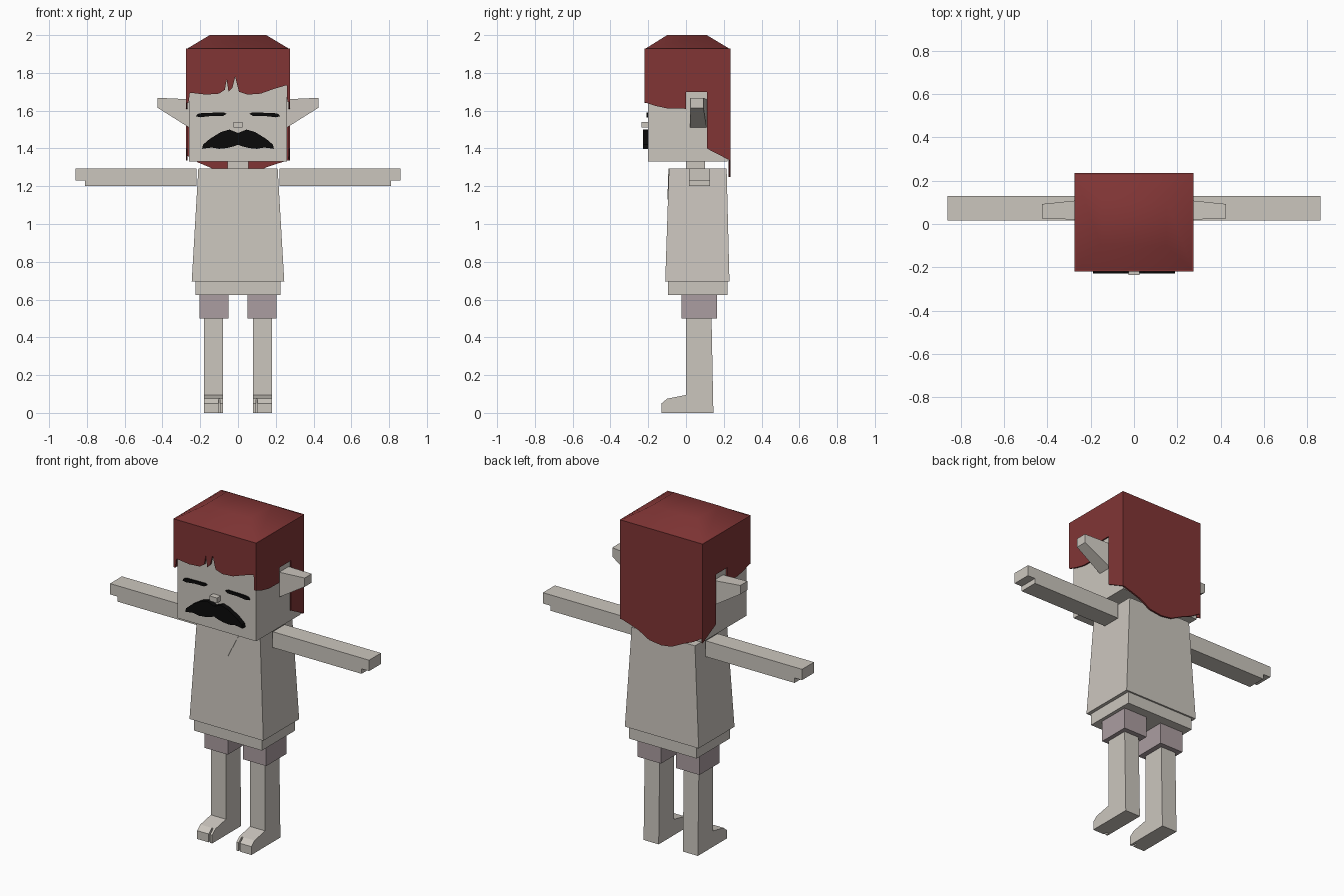
import bpy
import bmesh
import math

cube = bpy.data.objects.get("Cube")
if cube:
    bpy.data.objects.remove(cube, do_unlink=True)


def material(name, rgb):
    mat = bpy.data.materials.new(name)
    mat.use_nodes = True
    color = (*rgb, 1)
    mat.diffuse_color = color
    mat.node_tree.nodes["Principled BSDF"].inputs["Base Color"].default_value = color
    return mat


BEIGE = material("warm beige", (0.60, 0.565, 0.515))
RED = material("dark red", (0.22, 0.036, 0.036))
MAUVE = material("dusty mauve", (0.41, 0.34, 0.355))
BLACK = material("black", (0.003, 0.003, 0.003))


def loft(name, ring_a, ring_b, mat):
    """Closed solid joining two rings with the same number of points."""
    bm = bmesh.new()
    a = [bm.verts.new(p) for p in ring_a]
    b = [bm.verts.new(p) for p in ring_b]
    bm.faces.new(a)
    bm.faces.new(b)
    for i in range(len(a)):
        j = (i + 1) % len(a)
        bm.faces.new((a[i], a[j], b[j], b[i]))
    bmesh.ops.recalc_face_normals(bm, faces=bm.faces)
    mesh = bpy.data.meshes.new(name)
    bm.to_mesh(mesh)
    bm.free()
    mesh.materials.append(mat)
    obj = bpy.data.objects.new(name, mesh)
    bpy.context.collection.objects.link(obj)
    return obj


def rect(x0, x1, y0, y1):
    return [(x0, y0), (x1, y0), (x1, y1), (x0, y1)]


def taper(name, low, z0, high, z1, mat):
    return loft(name, [(x, y, z0) for x, y in rect(*low)],
                [(x, y, z1) for x, y in rect(*high)], mat)


def box(name, x0, x1, y0, y1, z0, z1, mat):
    return taper(name, (x0, x1, y0, y1), z0, (x0, x1, y0, y1), z1, mat)


def along_x(name, profile, x0, x1, mat):
    return loft(name, [(x0, y, z) for y, z in profile],
                [(x1, y, z) for y, z in profile], mat)


def along_y(name, profile, y0, y1, mat):
    return loft(name, [(x, y0, z) for x, z in profile],
                [(x, y1, z) for x, z in profile], mat)


# Head, neck and nose
box("head", -0.26, 0.26, -0.20, 0.22, 1.33, 1.92, BEIGE)
box("neck", -0.055, 0.055, 0, 0.10, 1.28, 1.34, BEIGE)
box("nose", -0.025, 0.025, -0.235, -0.19, 1.51, 1.54, BEIGE)

# Tunic with hem and collar
taper("tunic", (-0.245, 0.245, -0.11, 0.23), 0.695,
      (-0.21, 0.21, -0.09, 0.215), 1.295, BEIGE)
box("hem", -0.225, 0.225, -0.095, 0.22, 0.625, 0.70, BEIGE)
collar = [(-0.08, -0.09, 1.293), (0.08, -0.09, 1.293), (0, -0.0955, 1.13)]
loft("collar", collar, [(x, y - 0.003, z) for x, y, z in collar], BEIGE)

# Hair cap, smooth over its shallow bevel
cap = taper("hair_cap", (-0.275, 0.275, -0.22, 0.235), 1.925,
            (-0.15, 0.15, -0.10, 0.11), 2.0, RED)
for poly in cap.data.polygons:
    poly.use_smooth = True
cap.data.set_sharp_from_angle(angle=math.radians(45))

# Fringe with two notches
fringe = [(-0.275, 1.93), (-0.275, 1.64), (-0.262, 1.64), (-0.255, 1.695),
          (-0.17, 1.685), (-0.10, 1.69), (-0.07, 1.71), (-0.06, 1.765),
          (-0.05, 1.70), (-0.03, 1.72), (-0.015, 1.78), (0.005, 1.70),
          (0.05, 1.685), (0.12, 1.69), (0.19, 1.715), (0.258, 1.735),
          (0.262, 1.645), (0.275, 1.645), (0.275, 1.93)]
along_y("hair_fringe", fringe, -0.22, -0.21, RED)

# Long back hair with a curved lower edge
back = [(-0.275, 1.93), (-0.275, 1.365), (-0.21, 1.325), (-0.15, 1.30),
        (-0.07, 1.26), (0, 1.25), (0.08, 1.26), (0.15, 1.30),
        (0.21, 1.32), (0.275, 1.34), (0.275, 1.93)]
along_y("hair_back", back, 0.225, 0.235, RED)

side_hair = [(-0.22, 1.93), (-0.22, 1.645), (-0.16, 1.625), (-0.10, 1.612),
             (0, 1.61), (0, 1.70), (0.11, 1.70), (0.11, 1.40),
             (0.235, 1.335), (0.235, 1.93)]
leg = [(0, 0.51), (0, 0.095), (-0.10, 0.075), (-0.10, 0),
       (0.145, 0), (0.142, 0.15), (0.135, 0.51)]
toe = [(-0.10, 0.075), (-0.13, 0.05), (-0.13, 0), (-0.10, 0)]
arm = [(0.22, 1.295), (0.86, 1.295), (0.86, 1.23),
       (0.81, 1.23), (0.81, 1.20), (0.22, 1.20)]
eye = [(0.06, 1.583), (0.075, 1.59), (0.19, 1.588), (0.215, 1.582),
       (0.222, 1.57), (0.20, 1.565), (0.14, 1.572), (0.08, 1.572)]

# Paired parts
for side, s in (("left", 1), ("right", -1)):
    along_x(f"{side}_side_hair", side_hair, s * 0.267, s * 0.275, RED)
    root = [(s * 0.25, y, z) for y, z in rect(0.02, 0.11, 1.505, 1.66)]
    tip = [(s * 0.425, y, z) for y, z in rect(0.025, 0.092, 1.615, 1.668)]
    loft(f"{side}_ear", root, tip, BEIGE)
    along_y(f"{side}_arm", [(s * x, z) for x, z in arm], 0.015, 0.128, BEIGE)
    along_x(f"{side}_leg", leg, s * 0.08, s * 0.18, BEIGE)
    along_x(f"{side}_big_toe", toe, s * 0.08, s * 0.094, BEIGE)
    along_x(f"{side}_toes", toe, s * 0.104, s * 0.18, BEIGE)
    box(f"{side}_short_leg", s * 0.05, s * 0.205, -0.025, 0.165, 0.50, 0.63, MAUVE)
    along_y(f"{side}_closed_eye", [(s * x, z) for x, z in eye], -0.209, -0.20, BLACK)

# Moustache
half = [(0.045, 1.50), (0.09, 1.487), (0.15, 1.45), (0.185, 1.42),
        (0.19, 1.398), (0.14, 1.405), (0.10, 1.398), (0.06, 1.402), (0.02, 1.412)]
moustache = [(0, 1.482)] + half + [(0, 1.42)] + [(-x, z) for x, z in reversed(half)]
along_y("moustache", moustache, -0.228, -0.20, BLACK)
